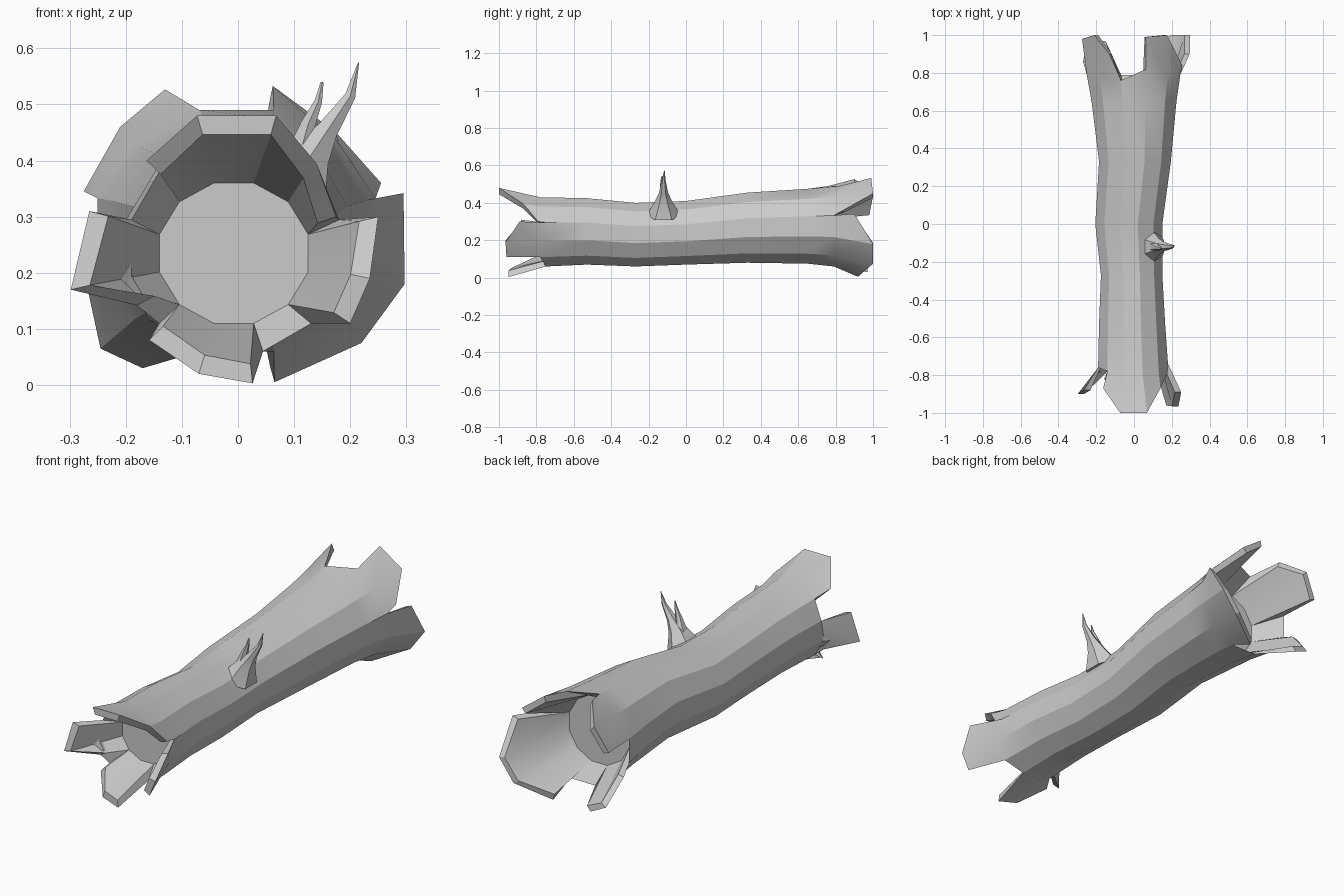
import bpy, bmesh, math
from mathutils import Vector

if "Cube" in bpy.data.objects:
    bpy.data.objects.remove(bpy.data.objects["Cube"])

N = 12
ANG = [math.radians(15 + 30 * k) for k in range(N)]


def finish(bm, name, angle):
    bmesh.ops.recalc_face_normals(bm, faces=bm.faces)
    me = bpy.data.meshes.new(name)
    bm.to_mesh(me)
    bm.free()
    ob = bpy.data.objects.new(name, me)
    bpy.context.collection.objects.link(ob)
    bpy.ops.object.select_all(action='DESELECT')
    ob.select_set(True)
    bpy.context.view_layer.objects.active = ob
    bpy.ops.object.shade_smooth_by_angle(angle=math.radians(angle))


def ring(bm, y, x0, x1, z0, z1, dy=None):
    """12-sided ring filling the given x / z extents; dy shifts single columns."""
    dy = dy or {}
    c = math.cos(ANG[0])
    cx, cz = (x0 + x1) / 2, (z0 + z1) / 2
    rx, rz = (x1 - x0) / 2 / c, (z1 - z0) / 2 / c
    return [bm.verts.new((cx + rx * math.cos(a), y + dy.get(k, 0), cz + rz * math.sin(a)))
            for k, a in enumerate(ANG)]


def broken_end(bm, base, bore, splinters, thick):
    """Hollow end: floor disc, flat rim spans and thick flared splinters."""
    bm.faces.new(bore)
    covered = set()
    for first, tips in splinters:
        cols = [(first + i) % N for i in range(len(tips))]
        outer = [bm.verts.new(t) for t in tips]
        inner = []
        for k, t in zip(cols, tips):
            d = Vector((0, t[1], 0.24)) - Vector(t)
            inner.append(bm.verts.new(Vector(t) + d.normalized() * thick))
        for i in range(len(tips) - 1):
            a, b = cols[i], cols[i + 1]
            covered.add(a)
            bm.faces.new((base[a], base[b], outer[i + 1], outer[i]))
            bm.faces.new((outer[i], outer[i + 1], inner[i + 1], inner[i]))
            bm.faces.new((inner[i], inner[i + 1], bore[b], bore[a]))
        for i in (0, -1):
            bm.faces.new((base[cols[i]], outer[i], inner[i], bore[cols[i]]))
    for k in range(N):
        if k not in covered:
            j = (k + 1) % N
            bm.faces.new((base[k], base[j], bore[j], bore[k]))


# Hollow log: bark rings from front to back
bm = bmesh.new()
rings = [
    ring(bm, -0.78, -0.19, 0.18, 0.06, 0.43, {0: 0.04, 5: 0.02, 9: 0.03}),
    ring(bm, -0.53, -0.185, 0.165, 0.07, 0.425),
    ring(bm, -0.27, -0.175, 0.15, 0.06, 0.40),
    ring(bm, 0.0, -0.205, 0.15, 0.07, 0.41),
    ring(bm, 0.33, -0.185, 0.195, 0.08, 0.455),
    ring(bm, 0.65, -0.225, 0.225, 0.075, 0.475),
    ring(bm, 0.79, -0.25, 0.245, 0.06, 0.49, {3: -0.03, 2: 0.03}),
]
for r, s in zip(rings, rings[1:]):
    for k in range(N):
        j = (k + 1) % N
        bm.faces.new((r[k], r[j], s[j], s[k]))

# Front splinters: top, left, bottom, right
front = [
    (0, [(0.175, -0.79, 0.30), (0.14, -0.87, 0.395), (0.068, -1.0, 0.48),
         (-0.073, -1.0, 0.48), (-0.163, -0.87, 0.40)]),
    (5, [(-0.265, -0.88, 0.31), (-0.298, -0.90, 0.17), (-0.18, -0.79, 0.142)]),
    (7, [(-0.158, -0.82, 0.08), (-0.07, -0.93, 0.02), (0.026, -0.95, 0.003)]),
    (10, [(0.20, -0.96, 0.11), (0.235, -0.965, 0.19), (0.25, -0.89, 0.30)]),
]
broken_end(bm, rings[0], ring(bm, -0.68, -0.14, 0.125, 0.11, 0.36), front, 0.035)

# Back splinters: upper left, upper right, lower right, lower left
back = [
    (3, [(-0.13, 0.90, 0.527), (-0.21, 1.0, 0.46), (-0.275, 0.98, 0.345)]),
    (0, [(0.255, 0.84, 0.36), (0.175, 1.0, 0.45), (0.062, 0.99, 0.533)]),
    (9, [(0.065, 0.92, 0.005), (0.22, 1.0, 0.075), (0.297, 1.0, 0.18), (0.295, 0.90, 0.342)]),
    (6, [(-0.27, 0.86, 0.18), (-0.245, 0.96, 0.065), (-0.17, 0.97, 0.03)]),
]
broken_end(bm, rings[-1], ring(bm, 0.66, -0.16, 0.16, 0.10, 0.42), back, 0.03)
finish(bm, "hollow_log", 25)


def twig(name, path):
    """Six-sided tapering branch; path holds (x, y, z, radius across, radius along log)."""
    bm = bmesh.new()
    pts = [Vector(p[:3]) for p in path]
    loops = []
    for i, p in enumerate(path):
        t = (pts[min(i + 1, len(pts) - 1)] - pts[max(i - 1, 0)]).normalized()
        u = Vector((0, 1, 0))
        v = t.cross(u).normalized()
        loops.append([bm.verts.new(pts[i] + u * p[4] * math.cos(a) + v * p[3] * math.sin(a))
                      for a in [math.tau * k / 6 for k in range(6)]])
    for r, s in zip(loops, loops[1:]):
        for k in range(6):
            j = (k + 1) % 6
            bm.faces.new((r[k], r[j], s[j], s[k]))
    bm.faces.new(loops[0])
    bm.faces.new(loops[-1])
    finish(bm, name, 35)


# Broken side branch with a fork
twig("branch_main", [(0.095, -0.12, 0.335, 0.075, 0.09), (0.13, -0.12, 0.41, 0.04, 0.045),
                     (0.16, -0.12, 0.455, 0.022, 0.024), (0.20, -0.12, 0.515, 0.011, 0.012),
                     (0.215, -0.115, 0.575, 0.001, 0.001)])
twig("branch_fork", [(0.11, -0.12, 0.41, 0.028, 0.03), (0.125, -0.125, 0.465, 0.015, 0.016),
                     (0.143, -0.13, 0.505, 0.008, 0.008), (0.15, -0.13, 0.54, 0.003, 0.003)])
